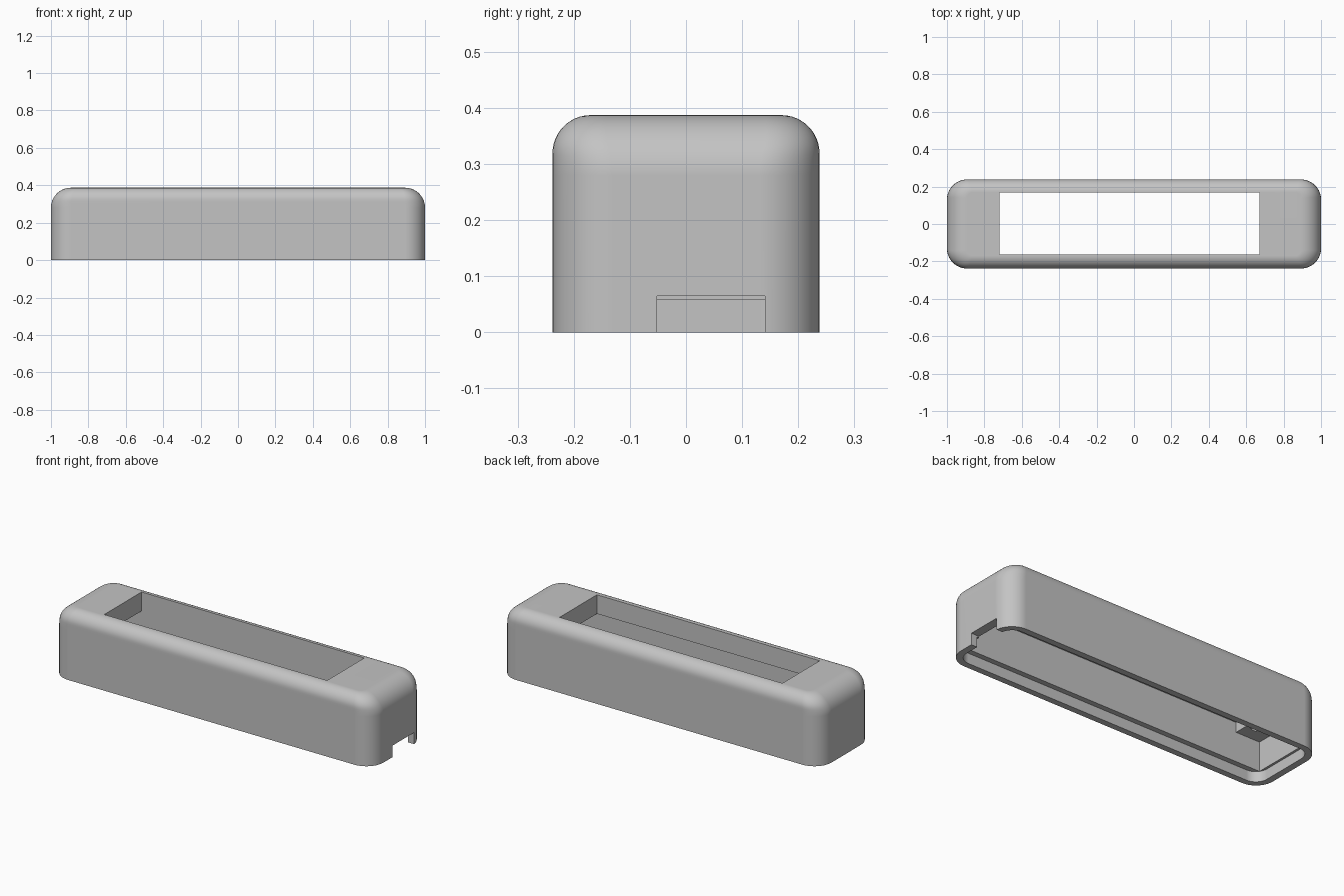
import bpy, bmesh, math
from mathutils import Vector

cube = bpy.data.objects.get("Cube")
if cube:
    bpy.data.objects.remove(cube, do_unlink=True)

HX, HY, H = 1.0, 0.238, 0.387      # half length, half width, height
R_END, R_SIDE = 0.107, 0.068       # roof rounding at the ends and the long sides

plastic = bpy.data.materials.new("light_grey_plastic")
plastic.use_nodes = True
grey = (0.55, 0.55, 0.55, 1)
plastic.diffuse_color = grey
plastic.node_tree.nodes["Principled BSDF"].inputs["Base Color"].default_value = grey


def rounded_ring(hx, hy, r, z, steps=10):
    """Points of a rounded rectangle at height z."""
    pts = []
    for q, (sx, sy) in enumerate([(1, 1), (-1, 1), (-1, -1), (1, -1)]):
        for i in range(steps + 1):
            a = math.pi / 2 * (q + i / steps)
            pts.append(Vector((sx * (hx - r) + r * math.cos(a),
                               sy * (hy - r) + r * math.sin(a), z)))
    return pts


def loft(name, rings):
    """Closed solid through a stack of rings."""
    bm = bmesh.new()
    loops = [[bm.verts.new(p) for p in ring] for ring in rings]
    n = len(loops[0])
    for low, high in zip(loops, loops[1:]):
        for i in range(n):
            j = (i + 1) % n
            bm.faces.new((low[i], low[j], high[j], high[i]))
    bm.faces.new(loops[0][::-1])
    bm.faces.new(loops[-1])
    bmesh.ops.recalc_face_normals(bm, faces=bm.faces)
    mesh = bpy.data.meshes.new(name)
    bm.to_mesh(mesh)
    bm.free()
    mesh.materials.append(plastic)
    obj = bpy.data.objects.new(name, mesh)
    bpy.context.collection.objects.link(obj)
    return obj


def box(name, x0, x1, y0, y1, z0, z1):
    corners = [(x0, y0), (x1, y0), (x1, y1), (x0, y1)]
    return loft(name, [[Vector((x, y, z)) for x, y in corners] for z in (z0, z1)])


def cut(target, cutter):
    """Subtract the cutter, then discard it."""
    cutter.hide_render = True
    bpy.context.view_layer.objects.active = target
    mod = target.modifiers.new("cut", 'BOOLEAN')
    mod.operation = 'DIFFERENCE'
    mod.solver = 'EXACT'
    mod.object = cutter
    bpy.ops.object.modifier_apply(modifier=mod.name)
    bpy.data.objects.remove(cutter, do_unlink=True)


# Outer shell: upright walls with a softly rounded roof
rings = [rounded_ring(HX, HY, R_END, 0)]
STEPS = 14
for k in range(STEPS + 1):
    t = math.pi / 2 * k / STEPS
    z = H - R_END + R_END * math.sin(t)
    end_inset = R_END * (1 - math.cos(t))
    rise = min(1, max(0, (z - (H - R_SIDE)) / R_SIDE))
    side_inset = R_SIDE * (1 - math.sqrt(1 - rise * rise))
    rings.append(rounded_ring(HX - end_inset, HY - side_inset,
                              R_END - 0.7 * end_inset, z))
case = loft("case_shell", rings)

# Shallow recess around the open underside, leaving a thin lip
cut(case, loft("lip_recess", [rounded_ring(0.963, 0.203, 0.07, z) for z in (-0.1, 0.058)]))

# Main cavity, lower at the right-hand end where the mounting block sits
cut(case, box("cavity", -0.80, 0.95, -0.173, 0.173, -0.1, 0.28))
cut(case, box("block_cavity", -0.95, -0.7, -0.173, 0.173, -0.1, 0.224))

# Display window through the roof
cut(case, box("window", -0.72, 0.67, -0.163, 0.169, 0.1, 0.5))

# Cable notch in the end wall
cut(case, box("cable_notch", 0.9, 1.1, -0.052, 0.141, -0.1, 0.065))

# Blind screw holes in the mounting block
for side in (-1, 1):
    hole = loft("screw_hole", [rounded_ring(0.025, 0.025, 0.0249, z, 6) for z in (0.15, 0.29)])
    hole.location = (-0.85, side * 0.08, 0)
    bpy.context.view_layer.update()
    cut(case, hole)

# Smooth curves, crisp cut edges
bpy.ops.object.select_all(action='DESELECT')
case.select_set(True)
bpy.context.view_layer.objects.active = case
bpy.ops.object.shade_smooth_by_angle(angle=math.radians(30))
normals = case.modifiers.new("weighted_normals", 'WEIGHTED_NORMAL')
normals.keep_sharp = True
